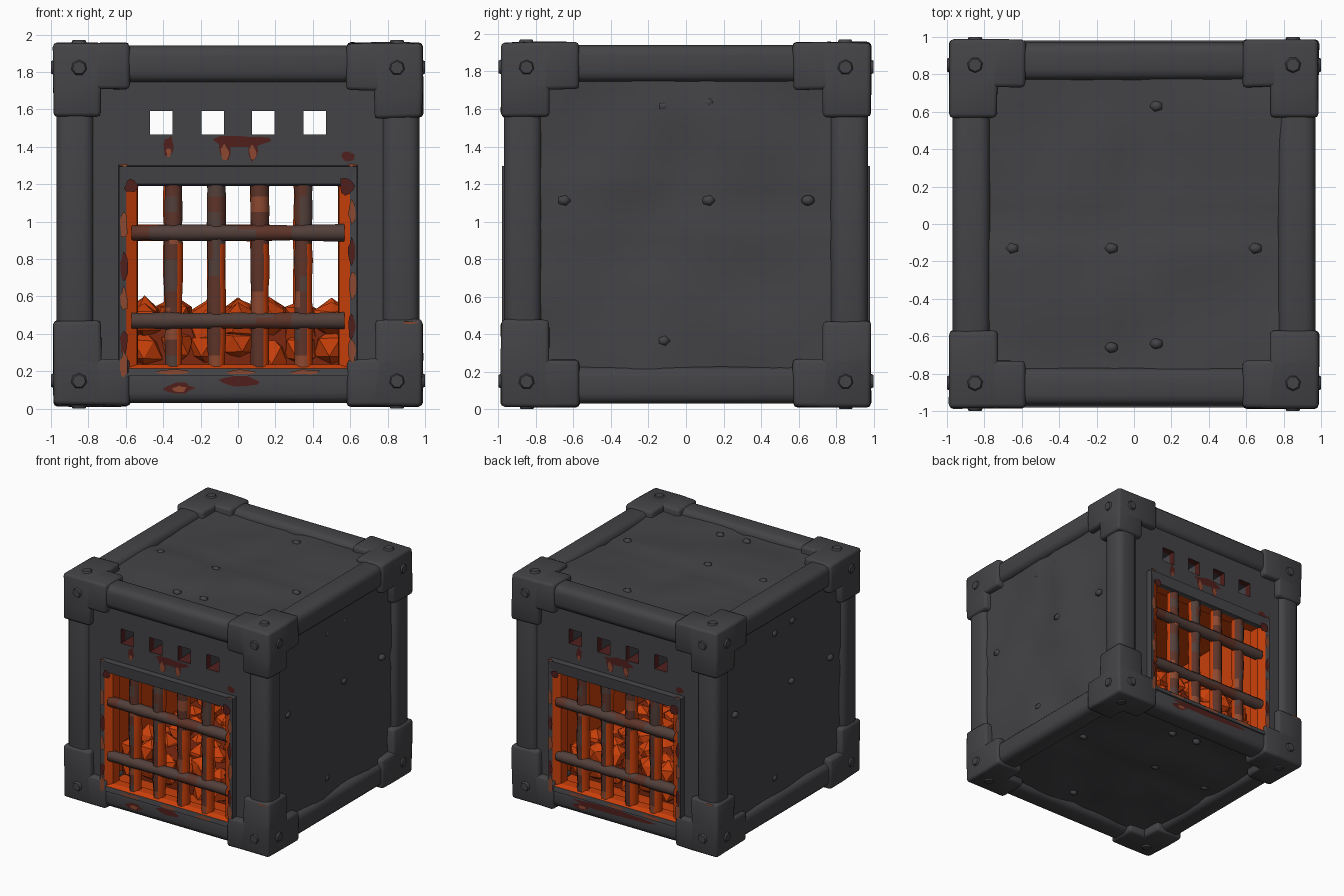
import bpy, bmesh, math, random
from mathutils import Vector, Matrix, noise

random.seed(4)
cube = bpy.data.objects.get("Cube")
if cube:
    bpy.data.objects.remove(cube, do_unlink=True)

MID = 0.985                      # height of the centre, and the slight vertical squash
WORLD = Matrix.Translation((0, 0, MID)) @ Matrix.Diagonal((1, 1, MID, 1))


def material(name, r, g, b):
    m = bpy.data.materials.new(name)
    m.use_nodes = True
    m.diffuse_color = (r, g, b, 1)
    m.node_tree.nodes["Principled BSDF"].inputs["Base Color"].default_value = (r, g, b, 1)
    return m


IRON = material("charcoal iron", 0.057, 0.057, 0.063)
GLOW = material("glowing orange", 0.58, 0.05, 0.003)
EMBER = material("dark ember", 0.2, 0.02, 0.005)
SCORCH = material("scorched iron", 0.11, 0.034, 0.022)
BROWN = material("brown iron", 0.085, 0.05, 0.043)
RED = material("dark red rust", 0.08, 0.014, 0.012)
RUST = material("light rust", 0.26, 0.065, 0.03)


def finish(bm, name, mats, matrix=WORLD, smooth=40):
    bm.transform(matrix)
    me = bpy.data.meshes.new(name)
    bm.to_mesh(me)
    bm.free()
    for m in mats:
        me.materials.append(m)
    if smooth:
        me.polygons.foreach_set("use_smooth", [True] * len(me.polygons))
        me.set_sharp_from_angle(angle=math.radians(smooth))
    ob = bpy.data.objects.new(name, me)
    bpy.context.collection.objects.link(ob)
    return ob


def add_box(bm, lo, hi):
    lo, hi = Vector(lo), Vector(hi)
    m = Matrix.Translation((lo + hi) / 2) @ Matrix.Diagonal((*(hi - lo), 1))
    bmesh.ops.create_cube(bm, size=1, matrix=m)


def bevel(bm, width, segments):
    bmesh.ops.bevel(bm, geom=bm.edges[:], offset=width, segments=segments,
                    profile=0.5, affect='EDGES', clamp_overlap=True)


def face_frame(normal):
    # local x and y lie on the face, local z points out of it
    return WORLD @ Vector(normal).to_track_quat('Z', 'Y').to_matrix().to_4x4()


def v_of(z):
    return (z - MID) / MID


SIDES = {"front": (0, -1, 0), "back": (0, 1, 0), "left": (1, 0, 0),
         "right": (-1, 0, 0), "top": (0, 0, 1), "bottom": (0, 0, -1)}
SIGNS = (-1, 1)
VENTS = (-0.41, -0.135, 0.135, 0.41)

# Twelve rounded edge beams
bm = bmesh.new()
for axis in range(3):
    for a in SIGNS:
        for b in SIGNS:
            lo, hi = Vector(), Vector()
            for i, c in ((axis, 0), ((axis + 1) % 3, a * 0.87), ((axis + 2) % 3, b * 0.87)):
                half = 0.8 if i == axis else 0.1
                lo[i], hi[i] = c - half, c + half
            add_box(bm, lo, hi)
bevel(bm, 0.055, 3)
finish(bm, "edge_beams", [IRON], smooth=60)

# Eight stepped corner brackets, each a heart cell with three short arms
HEART = 0.73
for sx in SIGNS:
    for sy in SIGNS:
        for sz in SIGNS:
            bm = bmesh.new()
            reach = (0.58, 0.57, 0.52 if sz < 0 else 0.58)
            for arm in (None, 0, 1, 2):
                spans = [(reach[i], HEART) if i == arm else (HEART, 0.985) for i in range(3)]
                add_box(bm, [s[0] for s in spans], [s[1] for s in spans])
            bmesh.ops.remove_doubles(bm, verts=bm.verts[:], dist=0.001)
            cells = {}
            for f in bm.faces:
                key = tuple(round(c, 3) for c in f.calc_center_median())
                cells.setdefault(key, []).append(f)
            inside = [f for group in cells.values() if len(group) > 1 for f in group]
            bmesh.ops.delete(bm, geom=inside, context='FACES')
            bmesh.ops.recalc_face_normals(bm, faces=bm.faces[:])
            bmesh.ops.dissolve_limit(bm, angle_limit=0.02, verts=bm.verts[:], edges=bm.edges[:])
            bevel(bm, 0.022, 2)
            for v in bm.verts:
                v.co = Vector((v.co.x * sx, v.co.y * sy, v.co.z * sz))
                v.co += 0.01 * noise.noise_vector(v.co * 3)
            bmesh.ops.recalc_face_normals(bm, faces=bm.faces[:])
            finish(bm, "corner_bracket", [IRON], smooth=50)

# Bolts on every corner of every face
for side, n in SIDES.items():
    bm = bmesh.new()
    for u in SIGNS:
        for v in SIGNS:
            m = Matrix.Translation((u * 0.85, v * 0.85, 0.98))
            bmesh.ops.create_cone(bm, cap_ends=True, segments=7, radius1=0.055,
                                  radius2=0.035, depth=0.04, matrix=m)
    finish(bm, side + "_bolts", [IRON], face_frame(n), 50)

# Dented closed panels with hammered seams and rivets
for k, side in enumerate(("left", "right", "top", "bottom")):
    bm = bmesh.new()
    bmesh.ops.create_grid(bm, x_segments=18, y_segments=18, size=0.82)
    rough = 0.045 if side == "bottom" else 0.03
    seam_y = 0.1 if k < 2 else 0.0
    for v in bm.verts:
        x, y = v.co.x, v.co.y
        v.co.z = 0.93 + rough * noise.noise(Vector((x * 2.4, y * 2.4, k * 5.3)))
        if abs(y - seam_y) < 0.06 or (abs(x) < 0.06 and (k > 1 or y > seam_y)):
            v.co.z -= 0.014
    for x, y in ((-0.65, 0.13), (0.65, 0.13), (0.12, 0.13), (-0.12, 0.64), (0.12, 0.66),
                 (-0.12, -0.63)):
        m = Matrix.Translation((x, y, 0.925)) @ Matrix.Diagonal((1, 0.8, 0.7, 1))
        bmesh.ops.create_icosphere(bm, subdivisions=1, radius=0.04, matrix=m)
    finish(bm, side + "_panel", [IRON], face_frame(SIDES[side]), 60)


def plate(matrix, name):
    # Plate with a door opening and four vents; rusty reveals, glowing inner side
    xs = [-0.8, -0.6] + [c + d for c in VENTS for d in (-0.06, 0.06)] + [0.6, 0.8]
    zs = [0.15, 0.2, 1.22, 1.465, 1.59, 1.8]
    bm = bmesh.new()
    grid = [[bm.verts.new((x, v_of(z), 0.93)) for x in xs] for z in zs]
    for j in range(len(zs) - 1):
        for i in range(len(xs) - 1):
            door = j == 1 and 0 < i < len(xs) - 2
            vent = j == 3 and i % 2 == 0 and 0 < i < len(xs) - 2
            if not door and not vent:
                bm.faces.new((grid[j][i], grid[j][i + 1], grid[j + 1][i + 1], grid[j + 1][i]))
    copy = bmesh.ops.extrude_face_region(bm, geom=bm.faces[:], use_keep_orig=True)["geom"]
    for v in copy:
        if isinstance(v, bmesh.types.BMVert):
            v.co.z -= 0.06
    bmesh.ops.recalc_face_normals(bm, faces=bm.faces[:])
    for f in bm.faces:
        depth = f.calc_center_median().z
        f.material_index = 0 if depth > 0.92 else 1 if depth > 0.88 else 2
    finish(bm, name, [IRON, RED, GLOW], matrix, 0)


def door_frame(matrix, name):
    # Raised lip whose lower and side slopes glow
    rings = [(0.64, 0.17, 1.3, 0.92), (0.635, 0.175, 1.295, 0.98),
             (0.6, 0.215, 1.2, 0.972), (0.54, 0.236, 1.19, 0.94), (0.535, 0.236, 1.19, 0.86)]
    bm = bmesh.new()
    loops = [[bm.verts.new((x, v_of(z), w)) for x, z in ((-h, lo), (h, lo), (h, hi), (-h, hi))]
             for h, lo, hi, w in rings]
    for r in range(4):
        for i in range(4):
            j = (i + 1) % 4
            f = bm.faces.new((loops[r][i], loops[r][j], loops[r + 1][j], loops[r + 1][i]))
            f.material_index = 1 if r == 3 or (r == 2 and i != 2) else 0
    finish(bm, name, [IRON, GLOW], matrix, 0)


def bar(bm, start, end, radius):
    # Slightly wavering eight-sided rod
    start, end = Vector(start), Vector(end)
    turn = (end - start).to_track_quat('Z', 'Y').to_matrix().to_4x4()
    steps = 12
    rings = []
    for s in range(steps + 1):
        r = radius * random.uniform(0.92, 1.08)
        m = Matrix.Translation(start.lerp(end, s / steps)) @ turn
        rings.append([bm.verts.new(m @ Vector((r * math.cos(a), r * math.sin(a), 0)))
                      for a in [math.tau * (i + 0.5) / 8 for i in range(8)]])
    for a, b in zip(rings, rings[1:]):
        for i in range(8):
            bm.faces.new((a[i], a[(i + 1) % 8], b[(i + 1) % 8], b[i]))
    bm.normal_update()


def grate(matrix, name):
    # Upright bars glow on inward faces and low flanks, with rusty patches
    bm = bmesh.new()
    for x in (-0.345, -0.115, 0.117, 0.35):
        bar(bm, (x, v_of(0.2), 0.91), (x, v_of(1.22), 0.91), 0.052)
    for f in bm.faces:
        c = f.calc_center_median()
        patch = noise.noise(c * 6)
        if f.normal.z < (0.8 if c.y < v_of(0.88) and f.normal.x > 0 else 0.3):
            f.material_index = 1
        elif patch > 0.25:
            f.material_index = 2
        elif patch < -0.3:
            f.material_index = 3
    finish(bm, name + "_upright_bars", [SCORCH, GLOW, BROWN, RUST], matrix, 60)
    # Cross bars stay brown outside, with dark red stretches
    bm = bmesh.new()
    for z in (0.47, 0.94):
        bar(bm, (-0.57, v_of(z), 0.935), (0.57, v_of(z), 0.935), 0.047)
    for f in bm.faces:
        patch = noise.noise(f.calc_center_median() * 5)
        f.material_index = 1 if f.normal.z < -0.5 else 2 if patch > 0.2 else 0
    finish(bm, name + "_cross_bars", [BROWN, GLOW, SCORCH], matrix, 60)


def rust_spots(matrix, name, spots):
    # Thin irregular patches: x, z, depth, half width, half height, colour
    bm = bmesh.new()
    for x, z, w, a, b, tone in spots:
        ring = []
        for i in range(11):
            t, r = math.tau * i / 11, random.uniform(0.7, 1.1)
            ring.append(bm.verts.new((x + a * r * math.cos(t), v_of(z) + b * r * math.sin(t), w)))
        bm.faces.new(ring).material_index = tone
    finish(bm, name, [RED, RUST], matrix, 0)


for side in ("front", "back"):
    frame = face_frame(SIDES[side])
    plate(frame, side + "_plate")
    door_frame(frame, side + "_door_frame")
    grate(frame, side + "_grate")
    wide = 0.12 if side == "front" else 0.4
    spots = [(0.02, 1.43, 0.934, 0.16, 0.035, 0), (-0.07, 1.385, 0.935, 0.04, 0.065, 0),
             (0.08, 1.38, 0.935, 0.035, 0.065, 0), (-0.37, 1.4, 0.934, 0.03, 0.06, 0),
             (0.59, 1.345, 0.934, 0.045, 0.03, 0), (-0.07, 1.37, 0.938, 0.022, 0.045, 1),
             (0.08, 1.37, 0.938, 0.02, 0.04, 1), (-0.37, 1.37, 0.938, 0.015, 0.025, 1),
             (-0.32, 0.11, 0.975, 0.09, 0.03, 0), (-0.31, 0.105, 0.978, 0.04, 0.018, 1),
             (0.0, 0.145, 0.975, wide, 0.03, 0), (-0.57, 1.19, 0.986, 0.04, 0.04, 0),
             (0.58, 1.19, 0.986, 0.045, 0.05, 0), (0.61, 1.302, 0.983, 0.03, 0.008, 1),
             (-0.61, 1.302, 0.983, 0.03, 0.008, 1), (0.92, 0.46, 0.988, 0.045, 0.007, 1)]
    # Rust creeping along both sides and the sill of the door
    for s in SIGNS:
        for z, tone in ((0.27, 1), (0.4, 0), (0.62, 1), (0.8, 0), (1.02, 1)):
            spots.append((s * 0.61, z + s * 0.04, 0.984 + 0.002 * tone, 0.022, 0.075, tone))
    spots += [(x, 0.195, 0.984, 0.09, 0.014, 1) for x in (-0.35, 0.02, 0.36)]
    rust_spots(frame, side + "_rust", spots)

# Fire chamber lining, glowing throughout
bm = bmesh.new()
add_box(bm, (-0.6, -0.87, 0.23), (0.6, 0.87, 1.3))
ends = [f for f in bm.faces if abs(f.normal.y) > 0.5]
bmesh.ops.delete(bm, geom=ends, context='FACES')
bmesh.ops.reverse_faces(bm, faces=bm.faces[:])
finish(bm, "fire_chamber", [GLOW], Matrix(), 0)

# Smoke ducts running between the front and back vents
bm = bmesh.new()
for x in VENTS:
    add_box(bm, (x - 0.06, -0.88, 1.465), (x + 0.06, 0.88, 1.59))
ends = [f for f in bm.faces if abs(f.normal.y) > 0.5]
bmesh.ops.delete(bm, geom=ends, context='FACES')
for f in bm.faces:
    f.material_index = 1 if f.normal.z < -0.5 else 0
bmesh.ops.reverse_faces(bm, faces=bm.faces[:])
finish(bm, "smoke_ducts", [IRON, RED], Matrix(), 0)

# Heap of glowing coals over a dark bed
bm = bmesh.new()
add_box(bm, (-0.59, -0.74, 0.2), (0.59, 0.74, 0.48))
finish(bm, "ember_bed", [EMBER], Matrix(), 0)
bm = bmesh.new()
for z in (0.3, 0.45):
    for i in range(7):
        for j in range(8):
            p = Vector((-0.5 + i / 6, -0.71 + j * 0.203, z + random.uniform(-0.04, 0.05)))
            m = Matrix.Translation(p) @ Matrix.Rotation(random.uniform(0, 3), 4, 'Z')
            rock = bmesh.ops.create_icosphere(bm, subdivisions=1, radius=0.105, matrix=m)["verts"]
            for v in rock:
                v.co = p + (v.co - p) * random.uniform(0.8, 1.15)
                v.co.x = max(-0.59, min(0.59, v.co.x))
                v.co.y = max(-0.85, min(0.85, v.co.y))
                v.co.z = max(0.22, v.co.z)
finish(bm, "coals", [GLOW], Matrix(), 0)
